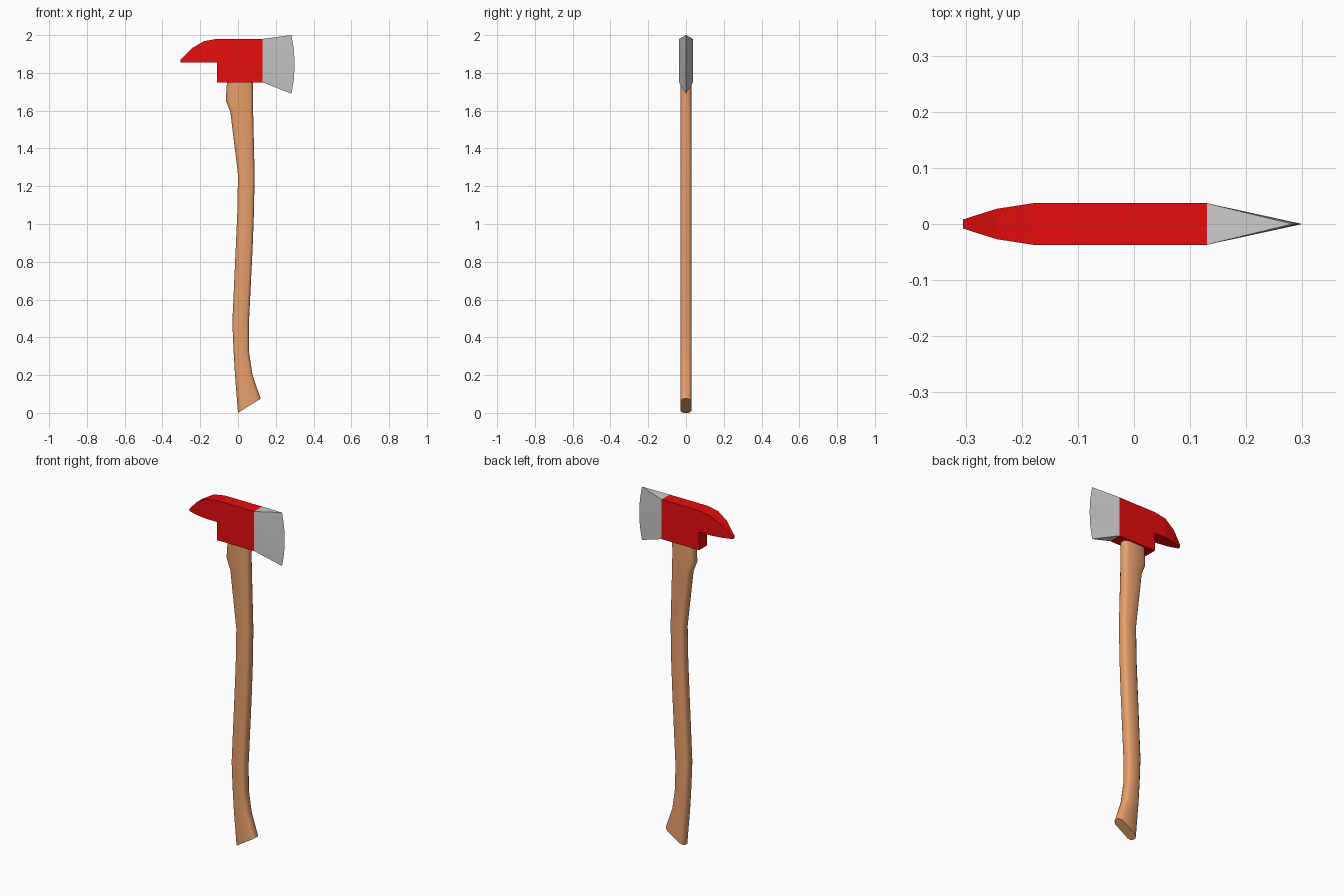
import bpy, bmesh

if "Cube" in bpy.data.objects:
    bpy.data.objects.remove(bpy.data.objects["Cube"])


def loft(name, rings, color=None, smooth=False):
    """Skin a list of equal-length closed rings and cap both ends."""
    bm = bmesh.new()
    rows = [[bm.verts.new(p) for p in ring] for ring in rings]
    n = len(rows[0])
    for a, b in zip(rows, rows[1:]):
        for i in range(n):
            j = (i + 1) % n
            bm.faces.new((a[i], a[j], b[j], b[i]))
    bm.faces.new(rows[0][::-1])
    bm.faces.new(rows[-1])
    bmesh.ops.remove_doubles(bm, verts=bm.verts, dist=1e-5)
    bmesh.ops.dissolve_degenerate(bm, edges=bm.edges, dist=1e-5)
    bmesh.ops.recalc_face_normals(bm, faces=bm.faces)
    mesh = bpy.data.meshes.new(name)
    bm.to_mesh(mesh)
    bm.free()
    obj = bpy.data.objects.new(name, mesh)
    bpy.context.collection.objects.link(obj)
    if color:
        mat = bpy.data.materials.new(name + "_paint")
        mat.diffuse_color = (*color, 1)
        mat.use_nodes = True
        mat.node_tree.nodes["Principled BSDF"].inputs["Base Color"].default_value = mat.diffuse_color
        mesh.materials.append(mat)
    if smooth:
        bpy.ops.object.select_all(action='DESELECT')
        obj.select_set(True)
        bpy.context.view_layer.objects.active = obj
        bpy.ops.object.shade_smooth_by_angle(angle=0.7)
    return obj


# Handle: (back x, back z, front x, front z) stations from butt to head
stations = [
    (0.0, 0.0, 0.12, 0.075), (-0.016, 0.2, 0.077, 0.2),
    (-0.024, 0.34, 0.058, 0.325), (-0.03, 0.48, 0.058, 0.48),
    (-0.013, 0.85, 0.077, 0.865), (-0.004, 1.05, 0.084, 1.05),
    (0.0, 1.26, 0.088, 1.26), (-0.04, 1.59, 0.08, 1.6),
    (-0.065, 1.655, 0.08, 1.66), (-0.058, 1.76, 0.08, 1.76)]
# Rounded-rectangle section, quarter mirrored twice
quarter = [(1, 0.4), (0.9, 0.75), (0.68, 1)]
half = quarter + [(-u, v) for u, v in quarter[::-1]]
section = half + [(u, -v) for u, v in half[::-1]]
handle_rings = []
for x0, z0, x1, z1 in stations:
    handle_rings.append([(x0 + (x1 - x0) * (u + 1) / 2, 0.029 * v,
                          z0 + (z1 - z0) * (u + 1) / 2) for u, v in section])
loft("handle", handle_rings, (0.8, 0.35, 0.15), smooth=True)

# Red head with curved pick: (x, bottom z, top z, half thickness)
columns = [
    (-0.305, 1.855, 1.87, 0.008), (-0.245, 1.855, 1.93, 0.027),
    (-0.18, 1.855, 1.968, 0.037), (-0.11, 1.855, 1.98, 0.037),
    (-0.11, 1.75, 1.98, 0.037), (0.13, 1.75, 1.98, 0.037)]
loft("axe_head", [[(x, -w, lo), (x, w, lo), (x, w, hi), (x, -w, hi)]
                  for x, lo, hi, w in columns], (0.8, 0.004, 0.004))

# Steel blade: flaring wedge with a bowed cutting edge
blade_rings = []
for i, edge_x in enumerate((0.283, 0.296, 0.3, 0.296, 0.283)):
    base_z, edge_z = 1.75 + 0.0575 * i, 1.69 + 0.0775 * i
    blade_rings.append([(0.13, -0.037, base_z), (edge_x, 0, edge_z),
                        (0.13, 0.037, base_z)])
loft("blade", blade_rings)
